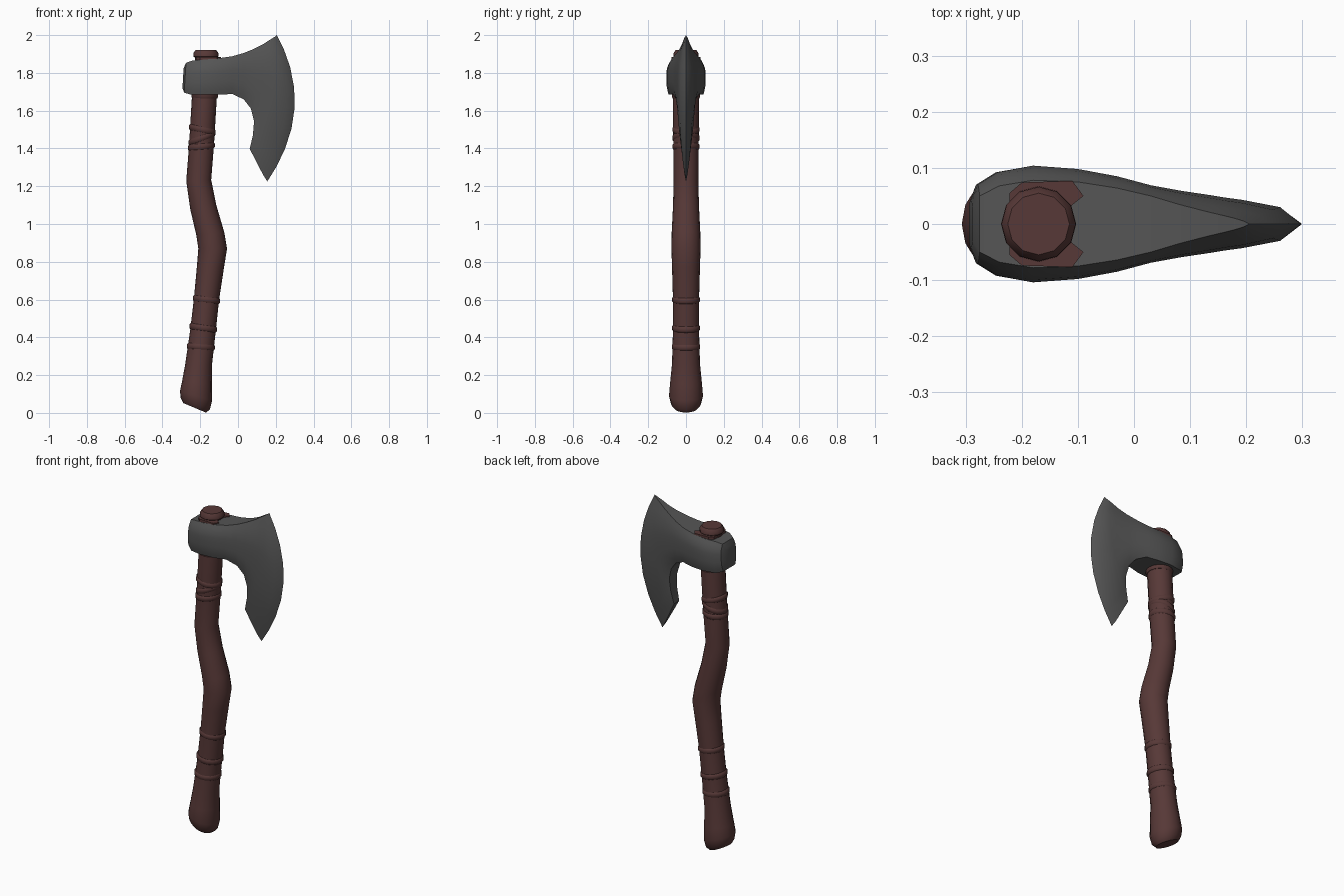
import bpy, bmesh, math
from mathutils import Vector


def material(name, rgb):
    m = bpy.data.materials.new(name)
    m.diffuse_color = (*rgb, 1)
    return m


WOOD = material("dark_wood", (0.095, 0.04, 0.038))
STEEL = material("dark_steel", (0.09, 0.09, 0.09))


def loft(name, rings, mat, angle):
    """Skin a list of equal-length closed rings and cap both ends."""
    bm = bmesh.new()
    vs = [[bm.verts.new(p) for p in r] for r in rings]
    n = len(vs[0])
    for a, b in zip(vs, vs[1:]):
        for i in range(n):
            bm.faces.new((a[i], a[(i + 1) % n], b[(i + 1) % n], b[i]))
    bm.faces.new(vs[0])
    bm.faces.new(vs[-1])
    bmesh.ops.remove_doubles(bm, verts=bm.verts, dist=0.0005)
    bmesh.ops.recalc_face_normals(bm, faces=bm.faces)
    me = bpy.data.meshes.new(name)
    bm.to_mesh(me)
    bm.free()
    ob = bpy.data.objects.new(name, me)
    bpy.context.collection.objects.link(ob)
    me.materials.append(mat)
    bpy.ops.object.select_all(action='DESELECT')
    ob.select_set(True)
    bpy.context.view_layer.objects.active = ob
    bpy.ops.object.shade_smooth_by_angle(angle=math.radians(angle))
    return ob


def ellipse(z, xc, hx, hy, slope=0.0, n=16):
    ring = []
    for i in range(n):
        a = 2 * math.pi * i / n
        dx = hx * math.cos(a)
        ring.append((xc + dx, hy * math.sin(a), z + slope * dx))
    return ring


# Curved handle: z, centre x, half width x, half width y, tilt
HANDLE = [
    (0.027, -0.230, 0.060, 0.062, -0.42), (0.048, -0.226, 0.077, 0.080, -0.40),
    (0.090, -0.222, 0.085, 0.090, -0.30), (0.160, -0.217, 0.079, 0.084, -0.1),
    (0.26, -0.208, 0.071, 0.074, 0), (0.44, -0.185, 0.068, 0.069, 0),
    (0.60, -0.167, 0.067, 0.069, 0), (0.77, -0.146, 0.072, 0.074, 0),
    (0.87, -0.134, 0.076, 0.077, 0), (0.95, -0.147, 0.074, 0.076, 0.1),
    (1.09, -0.184, 0.069, 0.069, 0.15), (1.23, -0.208, 0.066, 0.065, 0.05),
    (1.42, -0.193, 0.066, 0.067, 0), (1.69, -0.177, 0.066, 0.070, 0),
    (1.87, -0.170, 0.058, 0.062, 0),
]
loft("handle", [ellipse(*s) for s in HANDLE], WOOD, 40)

# Raised grip bands: z, centre x, radius, tilt
for i, (z, x, r, s) in enumerate([
        (0.35, -0.197, 0.069, -0.05), (0.45, -0.184, 0.068, -0.12),
        (0.60, -0.167, 0.067, -0.1), (1.41, -0.194, 0.066, 0.1),
        (1.455, -0.191, 0.066, 0.35), (1.50, -0.189, 0.066, -0.2)]):
    rings = [ellipse(z + dz, x, r + dr, r + dr + 0.001, s)
             for dz, dr in ((-0.022, -0.006), (-0.009, 0.005), (0.009, 0.005), (0.022, -0.006))]
    loft(f"grip_band_{i + 1}", rings, WOOD, 60)

# Handle end showing above the head, and the wedge plate beneath it
loft("handle_knob", [ellipse(z, -0.170, r, r, 0, 12) for z, r in
                     ((1.86, 0.056), (1.88, 0.058), (1.888, 0.067), (1.905, 0.066), (1.92, 0.055))],
     WOOD, 35)
PLATE = [(-0.222, -0.055), (-0.20, -0.074), (-0.11, -0.077), (-0.09, -0.05), (-0.115, -0.03),
         (-0.115, 0.03), (-0.09, 0.05), (-0.11, 0.077), (-0.20, 0.074), (-0.222, 0.055)]
loft("wedge_plate", [[(x, y, z) for x, y in PLATE] for z in (1.845, 1.884)], WOOD, 30)

# Collar under the head
loft("lower_collar", [ellipse(z, -0.176, r, r + 0.004) for z, r in
                      ((1.665, 0.066), (1.675, 0.071), (1.71, 0.071))], WOOD, 40)

# Axe head stations, poll to edge: bottom x, z, top x, z, half thickness
# at bottom, middle and top, and forward bow
HEAD = [
    (-0.294, 1.72, -0.288, 1.825, 0.030, 0.042, 0.030, 0),
    (-0.285, 1.695, -0.275, 1.853, 0.055, 0.070, 0.050, 0),
    (-0.250, 1.685, -0.240, 1.866, 0.080, 0.092, 0.068, 0),
    (-0.180, 1.685, -0.180, 1.870, 0.092, 0.104, 0.078, 0),
    (-0.100, 1.685, -0.100, 1.878, 0.086, 0.098, 0.075, 0),
    (-0.030, 1.688, -0.030, 1.888, 0.070, 0.085, 0.064, 0),
    (0.030, 1.660, 0.030, 1.905, 0.052, 0.069, 0.050, 0),
    (0.068, 1.612, 0.080, 1.925, 0.042, 0.059, 0.035, 0.01),
    (0.085, 1.545, 0.130, 1.950, 0.036, 0.052, 0.022, 0.02),
    (0.079, 1.470, 0.160, 1.970, 0.030, 0.047, 0.015, 0.035),
    (0.062, 1.398, 0.180, 1.982, 0.024, 0.043, 0.010, 0.06),
    (0.132, 1.262, 0.196, 1.992, 0.008, 0.030, 0.005, 0.095),
    (0.155, 1.225, 0.206, 2.000, 0.000, 0.000, 0.000, 0.119),
]
T = (0, 0.1, 0.22, 0.36, 0.5, 0.64, 0.78, 0.9, 1)


def head_ring(xb, zb, xt, zt, yb, ym, yt, bow):
    low, high = Vector((xb, 0, zb)), Vector((xt, 0, zt))
    side = []
    for t in T:
        p = low.lerp(high, t)
        p.x += bow * 4 * t * (1 - t)
        end = yb if t < 0.5 else yt
        k = min(1, min(t, 1 - t) / 0.36)
        side.append((p.x, end + (ym - end) * math.sin(k * math.pi / 2), p.z))
    return side + [(x, -y, z) for x, y, z in reversed(side)]


loft("axe_head", [head_ring(*s) for s in HEAD], STEEL, 35)
